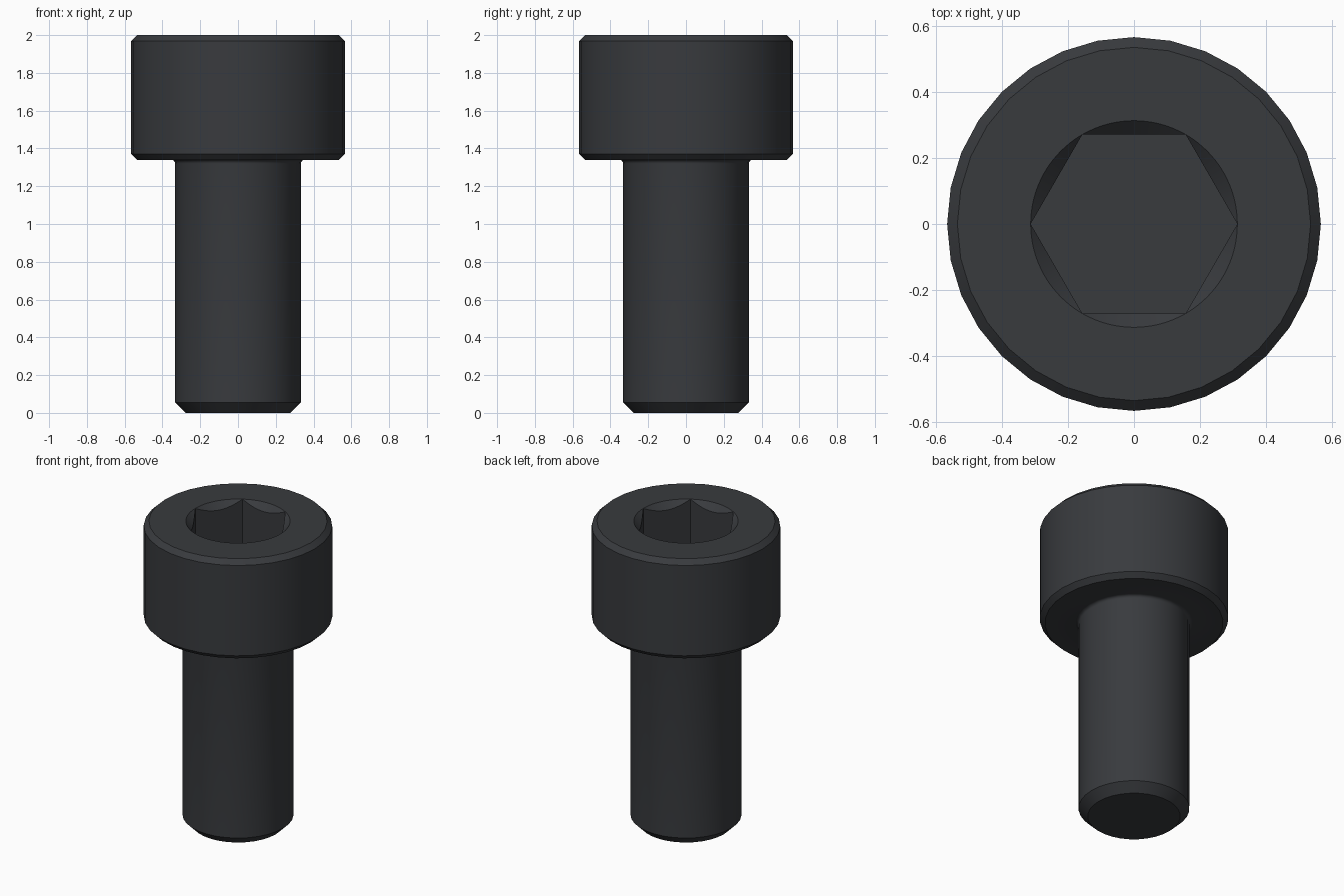
import bpy, bmesh
from math import cos, sin, pi, tau, radians

if "Cube" in bpy.data.objects:
    bpy.data.objects.remove(bpy.data.objects["Cube"])

SIDES, HEX_STEPS = 32, 96
TOP, SEAT, FLOOR = 2.0, 1.34, 1.667
HEX_R = 0.313
APOTHEM = HEX_R * cos(pi / 6)
FILLET = 0.02

bm = bmesh.new()

def ring(n, radius, height):
    """Ring of n vertices; radius and height are functions of the angle."""
    return [bm.verts.new((radius(t) * cos(t), radius(t) * sin(t), height(t)))
            for t in (tau * i / n for i in range(n))]

def skin(a, b):
    n = len(a)
    for i in range(n):
        j = (i + 1) % n
        bm.faces.new((a[i], a[j], b[j], b[i]))

def loop_edges(r):
    return [bm.edges.get((r[i], r[(i + 1) % len(r)])) for i in range(len(r))]

# Turned outside: tip chamfer, shank, fillet under the head, chamfered head
profile = [(0.278, 0), (0.333, 0.055)]
profile += [(0.333 + FILLET * (1 - cos(a)), SEAT - FILLET + FILLET * sin(a))
            for a in (pi / 2 * k / 4 for k in range(5))]
profile += [(0.535, SEAT), (0.566, SEAT + 0.031), (0.566, TOP - 0.031), (0.535, TOP)]
rings = [ring(SIDES, lambda t, r=r: r, lambda t, z=z: z) for r, z in profile]
for a, b in zip(rings, rings[1:]):
    skin(a, b)
bm.faces.new(rings[0][::-1])

# Hexagonal socket with a conical lead-in
def hex_radius(t):
    return APOTHEM / cos(t % (pi / 3) - pi / 6)

rim = ring(HEX_STEPS, lambda t: HEX_R, lambda t: TOP)
lip = ring(HEX_STEPS, hex_radius, lambda t: TOP - (HEX_R - hex_radius(t)))
base = ring(HEX_STEPS, hex_radius, lambda t: FLOOR)
skin(rim, lip)
skin(lip, base)
bm.faces.new(base)

# Flat top face around the socket
bmesh.ops.bridge_loops(bm, edges=loop_edges(rings[-1]) + loop_edges(rim))

bmesh.ops.remove_doubles(bm, verts=bm.verts[:], dist=1e-5)
bmesh.ops.recalc_face_normals(bm, faces=bm.faces[:])
mesh = bpy.data.meshes.new("socket_head_screw")
bm.to_mesh(mesh)
bm.free()

screw = bpy.data.objects.new("socket_head_screw", mesh)
bpy.context.collection.objects.link(screw)
bpy.context.view_layer.objects.active = screw
screw.select_set(True)
bpy.ops.object.shade_smooth_by_angle(angle=radians(30))

# Dark oxide finish
steel = bpy.data.materials.new("dark_steel")
steel.diffuse_color = (0.04, 0.043, 0.048, 1)
steel.use_nodes = True
steel.node_tree.nodes["Principled BSDF"].inputs["Base Color"].default_value = steel.diffuse_color
mesh.materials.append(steel)
